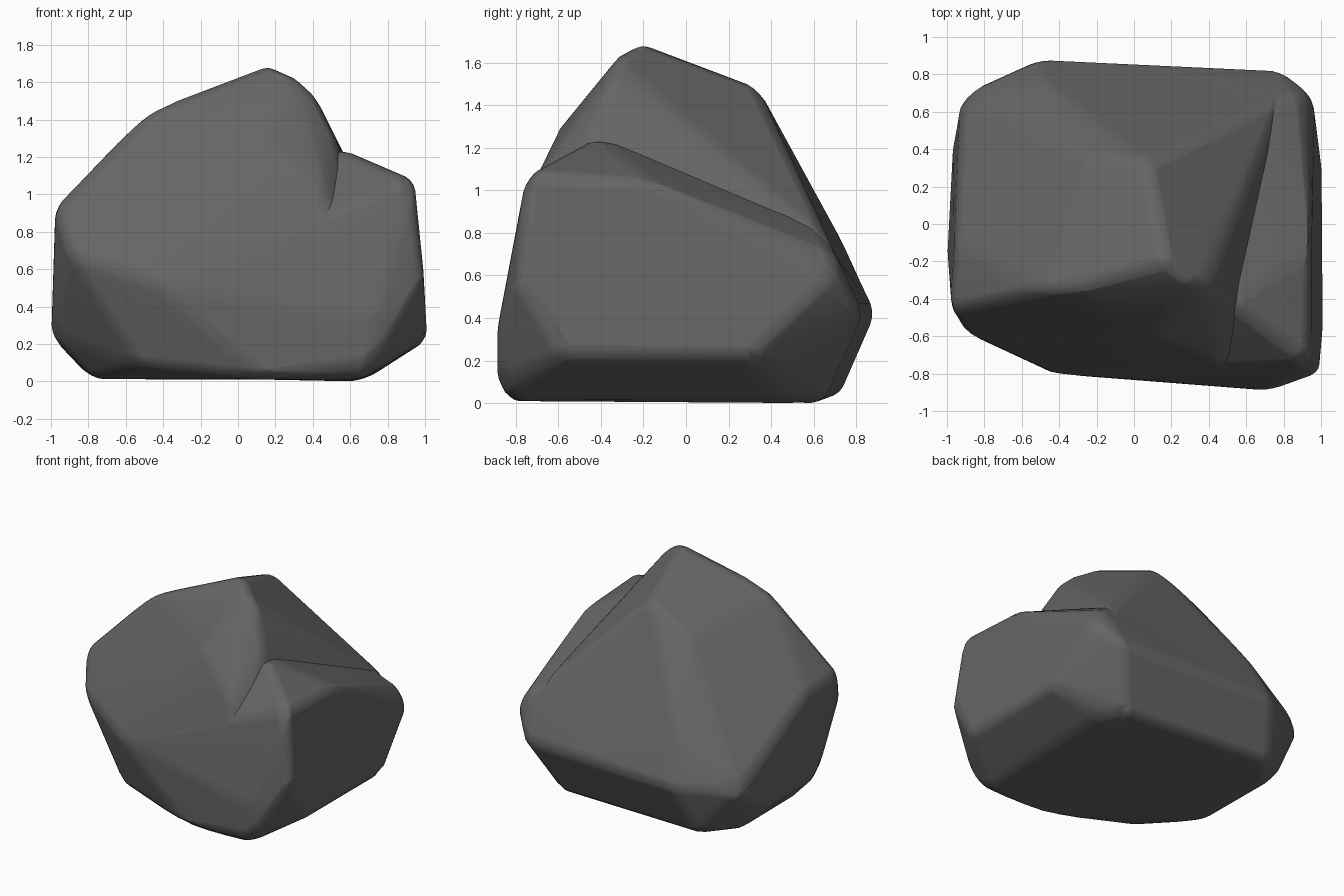
import bpy, bmesh, math
from mathutils import Vector

cube = bpy.data.objects.get("Cube")
if cube:
    bpy.data.objects.remove(cube)

stone = bpy.data.materials.new("dark grey stone")
stone.use_nodes = True
GREY = (0.13, 0.13, 0.13, 1)
stone.diffuse_color = GREY
bsdf = next(n for n in stone.node_tree.nodes if n.type == 'BSDF_PRINCIPLED')
bsdf.inputs["Base Color"].default_value = GREY
bsdf.inputs["Roughness"].default_value = 0.9


def chunk(name, corners, width):
    """A faceted stone: the hull of a few corners with softly worn edges."""
    bm = bmesh.new()
    for c in corners:
        bm.verts.new(Vector(c))
    bmesh.ops.convex_hull(bm, input=bm.verts)
    loose = [v for v in bm.verts if not v.link_faces]
    bmesh.ops.delete(bm, geom=loose, context='VERTS')
    bmesh.ops.dissolve_limit(bm, angle_limit=math.radians(6),
                             verts=bm.verts, edges=bm.edges)
    bmesh.ops.recalc_face_normals(bm, faces=bm.faces)
    mesh = bpy.data.meshes.new(name)
    bm.to_mesh(mesh)
    bm.free()
    mesh.materials.append(stone)
    ob = bpy.data.objects.new(name, mesh)
    bpy.context.collection.objects.link(ob)
    bevel = ob.modifiers.new("worn edges", 'BEVEL')
    bevel.width = width
    bevel.segments = 3
    bevel.limit_method = 'ANGLE'
    bevel.angle_limit = math.radians(12)
    bpy.ops.object.select_all(action='DESELECT')
    ob.select_set(True)
    bpy.context.view_layer.objects.active = ob
    bpy.ops.object.shade_smooth_by_angle(angle=math.radians(40))
    normals = ob.modifiers.new("soft shading", 'WEIGHTED_NORMAL')
    normals.keep_sharp = True


# Corners shared by both stones along the front, back and underside
shared = [(.6, .64, 0), (.66, -.8, .01), (.15, -.84, .01), (.72, -.89, .1),
          (.72, -.89, .34), (-.45, -.8, .53), (.8, .83, .42), (-.5, .89, .42)]

# Main boulder: undercut front right corner, bulging waist, leaning peak
underside = [(-.77, -.2, .01), (-.8, .5, .03), (-.62, .72, .03), (-.52, -.64, .08)]
waist = [(-1, -.18, .25), (-.98, .4, .22), (-.9, -.59, .68), (-.92, .7, .42)]
shoulder = [(-.98, -.46, .93), (-.96, -.1, .9), (-.62, .56, .85), (-.42, .74, .77)]
peak = [(-.5, -.36, 1.43), (-.33, -.34, 1.51), (.17, -.2, 1.7),
        (.3, -.31, 1.64), (.4, -.33, 1.55), (.53, -.45, 1.28),
        (.12, -.6, 1.29), (.07, .33, 1.5), (-.28, .36, 1.31)]
skirt = [(.46, -.74, 1.0), (.68, .62, .87), (.8, .68, .75)]
chunk("main_boulder", shared + underside + waist + shoulder + peak + skirt, .06)

# Side slab: the lower shoulder with a sloping ledge beneath the peak
ledge = [(.94, -.75, 1.08), (.8, -.68, 1.1), (.95, -.16, 1.04),
         (.52, -.42, 1.26), (.68, .62, .84), (.88, .7, .7)]
slab_side = [(1, -.79, .58), (1.01, -.58, .22), (1.01, .3, .22),
             (.96, .68, .58), (.7, .42, .02)]
chunk("side_slab", shared + ledge + slab_side, .06)
